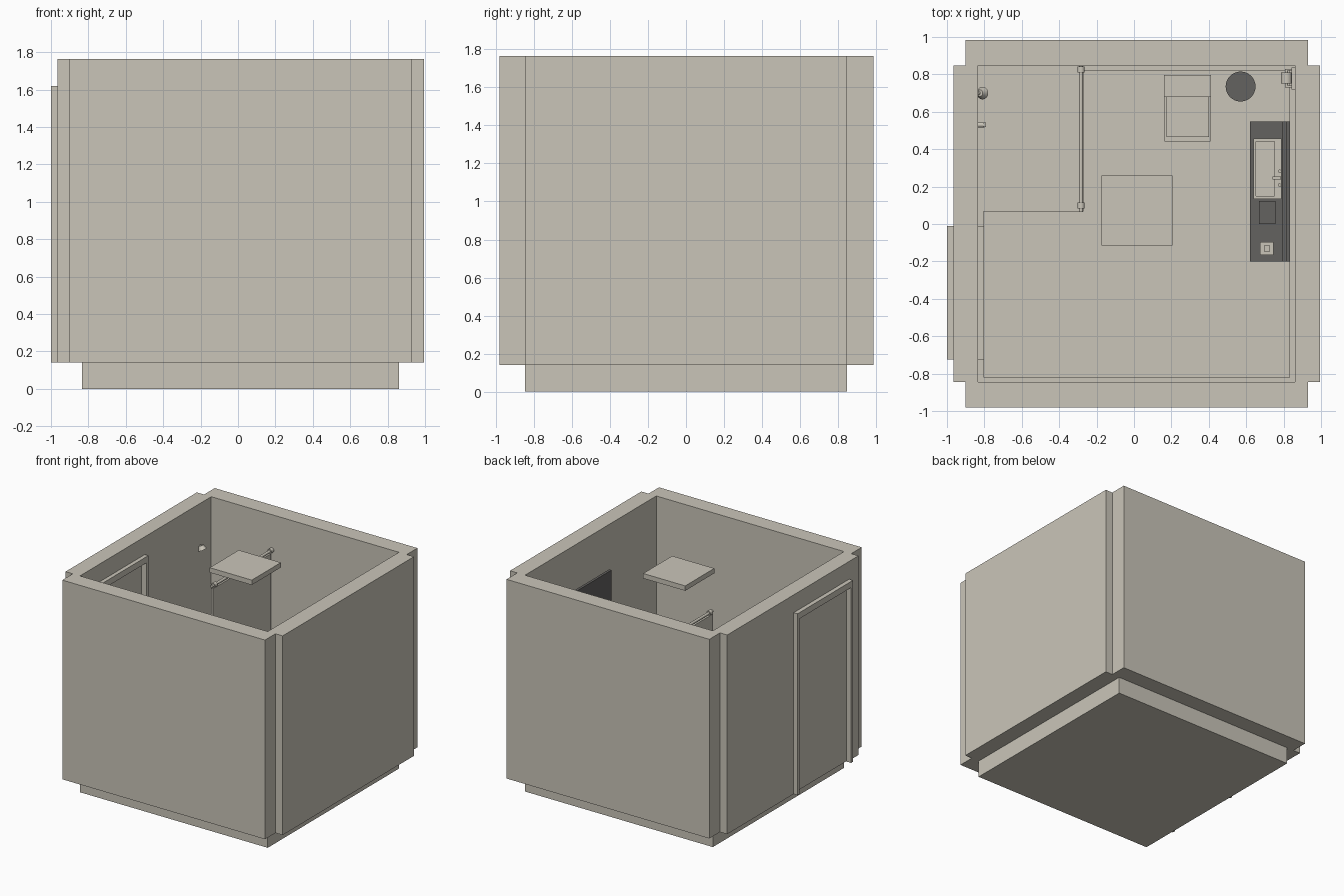
import bpy, bmesh, math
from mathutils import Matrix, Vector

if "Cube" in bpy.data.objects:
    bpy.data.objects.remove(bpy.data.objects["Cube"])


def material(name, rgb):
    m = bpy.data.materials.new(name)
    m.diffuse_color = (*rgb, 1)
    m.use_nodes = True
    m.node_tree.nodes["Principled BSDF"].inputs["Base Color"].default_value = m.diffuse_color
    return m


LIGHT = material("warm_grey", (0.59, 0.56, 0.485))
DARK = material("dark_grey", (0.127, 0.122, 0.117))


def finish(name, bm, mat):
    bmesh.ops.recalc_face_normals(bm, faces=bm.faces[:])
    me = bpy.data.meshes.new(name)
    bm.to_mesh(me)
    bm.free()
    me.materials.append(mat)
    ob = bpy.data.objects.new(name, me)
    bpy.context.collection.objects.link(ob)
    return ob


def box(name, x, y, z, mat=LIGHT):
    """Box from (min, max) ranges."""
    bm = bmesh.new()
    bmesh.ops.create_cube(bm, size=1)
    for v in bm.verts:
        v.co = [r[0] + (c + 0.5) * (r[1] - r[0]) for r, c in zip((x, y, z), v.co)]
    return finish(name, bm, mat)


def prism(name, pts, z0, z1, mat=LIGHT):
    """Plan outline extruded upwards."""
    bm = bmesh.new()
    f = bm.faces.new([bm.verts.new((x, y, z0)) for x, y in pts])
    up = bmesh.ops.extrude_face_region(bm, geom=[f])
    bmesh.ops.translate(bm, vec=(0, 0, z1 - z0),
                        verts=[g for g in up["geom"] if isinstance(g, bmesh.types.BMVert)])
    return finish(name, bm, mat)


def rod(name, a, b, r, mat=LIGHT, r2=None, sides=24):
    """Cylinder or cone between two points."""
    a, b = Vector(a), Vector(b)
    bm = bmesh.new()
    rot = Vector((0, 0, 1)).rotation_difference(b - a).to_matrix().to_4x4()
    bmesh.ops.create_cone(bm, cap_ends=True, segments=sides, radius1=r,
                          radius2=r if r2 is None else r2, depth=(b - a).length,
                          matrix=Matrix.Translation((a + b) / 2) @ rot)
    for f in bm.faces:
        f.smooth = len(f.verts) == 4
    for e in bm.edges:
        e.smooth = all(f.smooth for f in e.link_faces)
    return finish(name, bm, mat)


def cut(ob, cutter):
    m = ob.modifiers.new("cut", "BOOLEAN")
    m.operation = "DIFFERENCE"
    m.solver = "EXACT"
    m.object = cutter
    cutter.hide_render = True
    cutter.hide_viewport = True


IX, IY = (-0.835, 0.86), (-0.845, 0.847)   # inside of the room
Z0, Z1, FLOOR = 0.14, 1.765, 0.17

# Base and walls with notched corners
box("base", IX, IY, (0, Z0))
ox, oy, nx, ny = (-0.965, 0.995), (-0.98, 0.985), (-0.9, 0.93), IY
walls = prism("walls", [
    (nx[0], oy[0]), (nx[1], oy[0]), (nx[1], ny[0]), (ox[1], ny[0]),
    (ox[1], ny[1]), (nx[1], ny[1]), (nx[1], oy[1]), (nx[0], oy[1]),
    (nx[0], ny[1]), (ox[0], ny[1]), (ox[0], ny[0]), (nx[0], ny[0])], Z0, Z1)
cut(walls, box("room_cutter", IX, IY, (Z0 - 0.1, Z1 + 0.1)))
cut(walls, box("door_cutter", (-1.1, -0.8), (-0.705, -0.03), (Z0 - 0.1, 1.57)))

# Raised floor outside the shower
prism("floor", [(-0.805, -0.82), (0.833, -0.82), (0.833, 0.823), (-0.27, 0.823),
                (-0.27, 0.07), (-0.805, 0.07)], Z0, FLOOR)

# Door with frames on both sides of the wall
box("door", (-0.955, -0.85), (-0.705, -0.03), (Z0, 1.57))
for side, x in (("outer", (-1.0, -0.965)), ("inner", (-0.835, -0.803))):
    box(side + "_jamb_front", x, (-0.725, -0.7), (Z0, 1.57))
    box(side + "_jamb_back", x, (-0.035, -0.01), (Z0, 1.57))
    box(side + "_door_head", x, (-0.725, -0.01), (1.57, 1.62))
rod("door_handle", (-0.85, -0.64, 0.8), (-0.815, -0.64, 0.8), 0.018)

# Ceiling lamp
box("ceiling_lamp", (-0.175, 0.205), (-0.115, 0.26), (1.69, 1.73))

# Shower screen with top rail
box("shower_screen", (-0.292, -0.275), (0.07, 0.82), (Z0, 1.46))
rod("screen_rail", (-0.283, 0.065, 1.48), (-0.283, 0.845, 1.48), 0.011)
for i, y in enumerate((0.1, 0.825)):
    rod("rail_clamp_%d" % i, (-0.283, y - 0.016, 1.48), (-0.283, y + 0.016, 1.48), 0.019)

# Shower head and tap
rod("shower_arm", (-0.835, 0.7, 1.42), (-0.815, 0.7, 1.41), 0.012)
rod("shower_head", (-0.825, 0.7, 1.425), (-0.81, 0.7, 1.395), 0.018, r2=0.034)
rod("shower_tap", (-0.835, 0.53, 0.8), (-0.8, 0.53, 0.8), 0.014)
box("shower_lever", (-0.805, -0.79), (0.518, 0.542), (0.78, 0.82))

# Toilet
box("toilet_bowl", (0.18, 0.395), (0.47, 0.7), (FLOOR, 0.43))
box("toilet_seat", (0.163, 0.41), (0.44, 0.7), (0.43, 0.455))
box("toilet_lid", (0.173, 0.4), (0.465, 0.68), (0.455, 0.475))
box("toilet_tank", (0.17, 0.403), (0.685, 0.79), (FLOOR, 0.7))
box("tank_lid", (0.16, 0.413), (0.68, 0.797), (0.7, 0.725))

# Waste bin
rod("waste_bin", (0.57, 0.735, FLOOR), (0.57, 0.735, 0.42), 0.065, DARK, r2=0.08, sides=32)

# Paper holder
box("paper_plate", (0.843, 0.86), (0.72, 0.837), (0.62, 0.7))
rod("paper_roll", (0.815, 0.75, 0.66), (0.815, 0.81, 0.66), 0.03)
rod("paper_spindle", (0.815, 0.735, 0.66), (0.815, 0.825, 0.66), 0.008)
for i, y in enumerate((0.735, 0.825)):
    box("paper_arm_%d" % i, (0.807, 0.845), (y - 0.005, y + 0.005), (0.65, 0.67))

# Vanity with mirror
VY = (-0.2, 0.547)
box("vanity_cabinet", (0.632, 0.833), (-0.19, 0.537), (FLOOR + 0.06, 0.71), DARK)
box("vanity_top", (0.62, 0.833), VY, (0.71, 0.745), DARK)
box("backsplash", (0.79, 0.833), VY, (0.745, 0.82), DARK)
box("mirror", (0.812, 0.833), VY, (0.82, 1.42), DARK)

# Basin
basin = box("basin", (0.64, 0.789), (0.135, 0.457), (0.72, 0.79))
cut(basin, box("basin_cutter", (0.652, 0.75), (0.15, 0.442), (0.75, 0.85)))

# Faucet
rod("faucet_post", (0.775, 0.245, 0.78), (0.775, 0.245, 0.87), 0.008)
box("faucet_spout", (0.74, 0.785), (0.237, 0.253), (0.865, 0.878))
for i, y in enumerate((0.208, 0.282)):
    rod("faucet_knob_%d" % i, (0.779, y, 0.78), (0.779, y, 0.815), 0.009)

# Tray and soap on the vanity
box("tray", (0.667, 0.757), (0.0, 0.122), (0.745, 0.775), DARK)
box("soap_dish", (0.675, 0.747), (-0.167, -0.095), (0.745, 0.765))
box("soap", (0.695, 0.727), (-0.148, -0.115), (0.765, 0.785))
